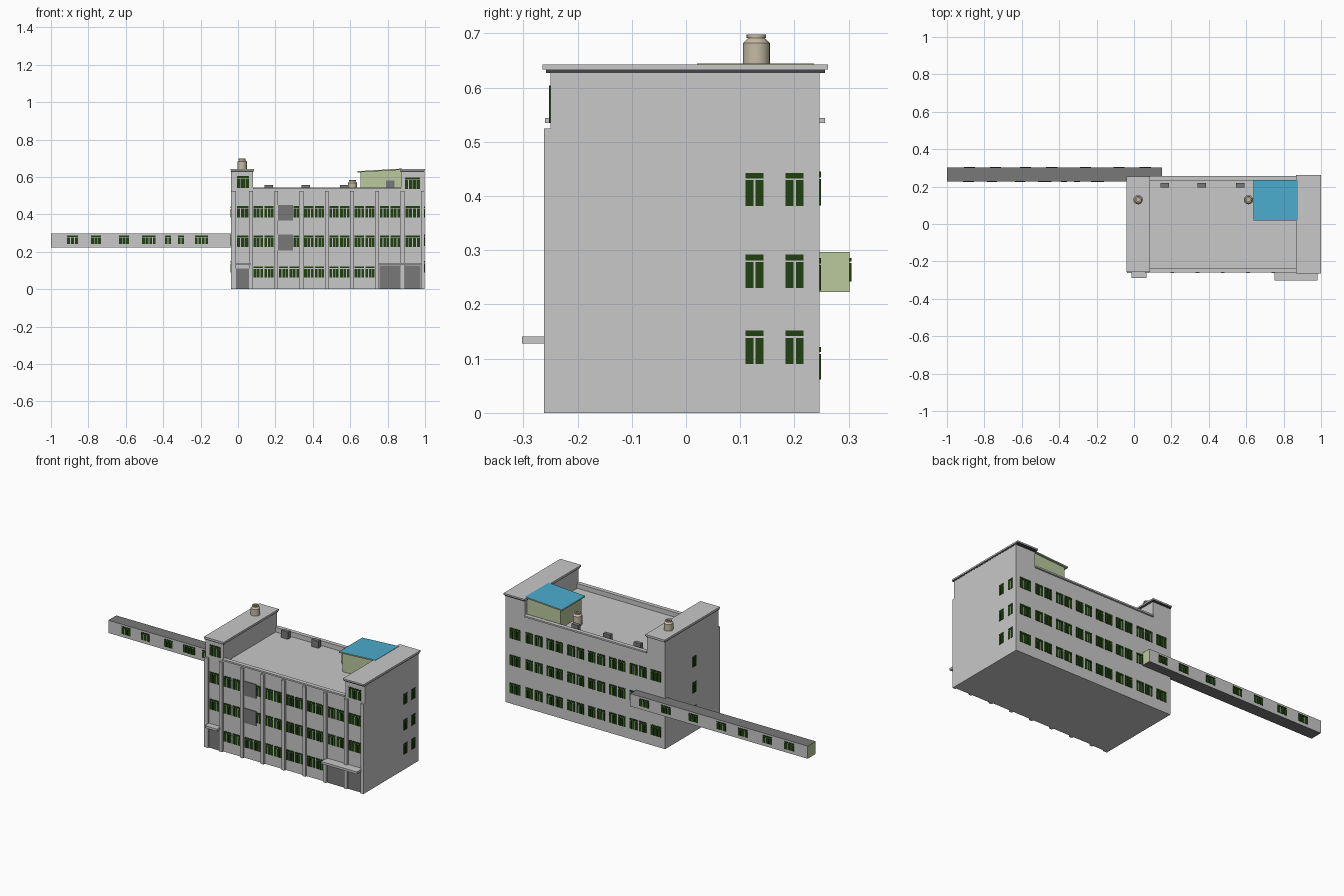
import bpy, bmesh, math
from mathutils import Vector

if "Cube" in bpy.data.objects:
    bpy.data.objects.remove(bpy.data.objects["Cube"])


def mat(name, rgb):
    m = bpy.data.materials.new(name)
    m.diffuse_color = (*rgb, 1)
    m.use_nodes = True
    m.node_tree.nodes["Principled BSDF"].inputs["Base Color"].default_value = m.diffuse_color
    return m


WALL = mat("light_grey_wall", (0.58, 0.58, 0.58))
DARK = mat("mid_grey", (0.19, 0.19, 0.19))
CHAR = mat("charcoal", (0.06, 0.06, 0.065))
GREEN = mat("pale_green", (0.50, 0.58, 0.34))
BLUE = mat("blue_roof", (0.07, 0.41, 0.61))
GLASS = mat("dark_green_glass", (0.014, 0.05, 0.005))
TAN = mat("tan_vent", (0.56, 0.50, 0.37))


def boxes(name, items, *mats):
    """One object from a list of (x0, x1, y0, y1, z0, z1) boxes."""
    bm = bmesh.new()
    for x0, x1, y0, y1, z0, z1 in items:
        vs = bmesh.ops.create_cube(bm, size=1)["verts"]
        for v in vs:
            v.co = Vector((x1 if v.co.x > 0 else x0, y1 if v.co.y > 0 else y0,
                           z1 if v.co.z > 0 else z0))
    bm.normal_update()
    return finish(name, bm, *mats)


def finish(name, bm, *mats):
    me = bpy.data.meshes.new(name)
    bm.to_mesh(me)
    bm.free()
    for m in mats:
        me.materials.append(m)
    ob = bpy.data.objects.new(name, me)
    bpy.context.collection.objects.link(ob)
    return ob


def window(axis, plane, a, b, z0, z1, n, t=0.003):
    """Transom strip over n panes; thin plates straddling a wall plane."""
    gap = 0.004
    split = z0 + (z1 - z0) * 0.80
    w = (b - a - gap * (n - 1)) / n
    rects = [(a, b, split + 0.002, z1)]
    rects += [(a + i * (w + gap), a + i * (w + gap) + w, z0, split - 0.001) for i in range(n)]
    if axis == "y":
        return [(p, q, plane - t, plane + t, r, s) for p, q, r, s in rects]
    return [(plane - t, plane + t, p, q, r, s) for p, q, r, s in rects]


XL, XR, YF, YB = -0.037, 0.997, -0.25, 0.246
TL, TR = 0.08, 0.872                      # inner faces of the two towers

# Main block, towers and parapets
boxes("main_block", [(TL, TR, YF, YB, 0, 0.515)], WALL)
boxes("left_tower", [(XL, TL, YF, YB, 0, 0.63)], WALL)
boxes("right_tower", [(TR, XR, YF, YB, 0, 0.63)], WALL)
boxes("parapets", [(TL, TR, YF, YF + 0.012, 0.515, 0.535),
                   (TL, TR, YB - 0.012, YB, 0.515, 0.535)], WALL)
boxes("cornices", [(TL, TR, -0.26, -0.236, 0.535, 0.544),
                   (TL, TR, 0.232, 0.256, 0.535, 0.544)], WALL)

# Tower roof slabs: dark lower fascia and light top
boxes("tower_fascias", [(XL - 0.001, TL + 0.003, -0.254, 0.25, 0.627, 0.634),
                        (TR - 0.004, XR + 0.001, -0.258, 0.256, 0.627, 0.634)], CHAR)
slabs = boxes("tower_roofs", [(-0.04, 0.086, -0.257, 0.255, 0.634, 0.643),
                              (0.865, 1.0, -0.265, 0.262, 0.634, 0.643)], WALL, CHAR)
for p in slabs.data.polygons:
    p.material_index = 1 if p.normal.z < -0.5 else 0

# Pilasters on the front
cols = [0.07 + 0.135 * i for i in range(7)]
pil = [(c - 0.01, c + 0.01, -0.262, YF, 0, 0.525) for c in cols]
pil += [(XL, -0.012, -0.262, YF, 0, 0.525), (0.978, XR, -0.262, YF, 0, 0.525)]
boxes("pilasters", pil, WALL)

# Front and back windows
rows = [(0.062, 0.122), (0.226, 0.286), (0.383, 0.445)]
front, back = [], []
for r, (z0, z1) in enumerate(rows):
    for i, c in enumerate(cols[:6]):
        a, b = c + 0.014, c + 0.121
        m = (a + b) / 2
        back += window("y", YB, a, m - 0.006, z0, z1, 3)
        back += window("y", YB, m + 0.006, b, z0, z1, 3)
        if r == 0 and i == 5:
            continue
        if r > 0 and i == 1:
            front += window("y", YF, 0.297, b, z0, z1, 2)
            continue
        front += window("y", YF, a, m - 0.004, z0, z1, 3)
        front += window("y", YF, m + 0.004, b, z0, z1, 3)
    back += window("y", YB, 0.9, 0.97, z0, z1, 3)
    back += window("y", YB, -0.01, 0.055, z0, z1, 3)
    if r > 0:
        front += window("y", YF, -0.006, 0.056, z0, z1, 3)
        front += window("y", YF, 0.895, 0.972, z0, z1, 4)
front += window("y", YF, -0.006, 0.06, 0.542, 0.604, 3)
front += window("y", YF, 0.892, 0.972, 0.535, 0.597, 4)
boxes("front_windows", front, GLASS)
boxes("back_windows", back, GLASS)

# Side windows
side = []
for z0, z1 in [(0.09, 0.152), (0.23, 0.292), (0.382, 0.443)]:
    side += window("x", XR, 0.11, 0.143, z0, z1, 2, 0.002)
    side += window("x", XR, 0.184, 0.217, z0, z1, 2, 0.002)
    side += window("x", XL, -0.042, -0.008, z0, z1, 2)
boxes("side_windows", side, GLASS)

# Blank grey panels and entrance doors
boxes("front_panels", [(0.215, 0.294, YF - 0.005, YF, 0.207, 0.292),
                       (0.215, 0.294, YF - 0.005, YF, 0.367, 0.45)], DARK)
boxes("entrance_doors", [(-0.01, 0.06, YF - 0.004, YF, 0, 0.11),
                         (0.757, 0.868, YF - 0.004, YF, 0, 0.127),
                         (0.892, 0.976, YF - 0.004, YF, 0, 0.127)], DARK)
boxes("entrance_canopies", [(-0.013, 0.066, -0.288, YF, 0.128, 0.141),
                            (0.75, 0.982, -0.303, YF, 0.128, 0.141)], WALL)

# Raised walkway: dark roof and floor, green ends
walk = boxes("walkway", [(-1.0, 0.15, 0.228, 0.302, 0.223, 0.297)], WALL, DARK, GREEN)
for p in walk.data.polygons:
    p.material_index = 1 if abs(p.normal.z) > 0.5 else 2 if abs(p.normal.x) > 0.5 else 0
ww = []
for a, b, n in [(-0.914, -0.856, 3), (-0.786, -0.733, 3), (-0.636, -0.583, 3), (-0.513, -0.44, 4),
                (-0.39, -0.358, 2), (-0.32, -0.29, 2), (-0.23, -0.16, 4)]:
    ww += window("y", 0.228, a, b, 0.242, 0.286, n)
for c in (0.06, -0.08, -0.26, -0.44, -0.58, -0.74, -0.88):
    ww += window("y", 0.302, c - 0.03, c + 0.03, 0.242, 0.286, 3)
boxes("walkway_windows", ww, GLASS)

# Penthouse with a slightly sloping blue roof
def slope(ob):
    for v in ob.data.vertices:
        if v.co.z > 0.55:
            v.co.z += 0.014 * (v.co.x - 0.64) / 0.24


slope(boxes("penthouse", [(0.655, TR, 0.03, 0.225, 0.515, 0.624)], GREEN))
pr = boxes("penthouse_roof", [(0.64, 0.878, 0.02, 0.236, 0.624, 0.631)], BLUE, GREEN)
for p in pr.data.polygons:
    p.material_index = 0 if p.normal.z > 0.5 else 1
slope(pr)
boxes("penthouse_door", [(0.79, 0.838, 0.025, 0.03, 0.515, 0.582)], DARK)

# Roof boxes
boxes("roof_boxes", [(x - 0.022, x + 0.022, 0.195, 0.218, 0.515, 0.557)
                     for x in (0.165, 0.362, 0.568)], DARK)


# Round vents, turned from a profile
def vent(name, x, y, z, h):
    prof = [(0.025, 0), (0.025, h - 0.016), (0.022, h - 0.013), (0.015, h - 0.006),
            (0.018, h - 0.006), (0.018, h), (0.010, h), (0.010, h - 0.012), (0, h - 0.012)]
    bm = bmesh.new()
    vs = [bm.verts.new((r, 0, q)) for r, q in prof]
    es = [bm.edges.new(e) for e in zip(vs, vs[1:])]
    bmesh.ops.spin(bm, geom=vs + es, cent=(0, 0, 0), axis=(0, 0, 1), angle=2 * math.pi, steps=20)
    bmesh.ops.remove_doubles(bm, verts=bm.verts, dist=1e-5)
    bmesh.ops.recalc_face_normals(bm, faces=bm.faces)
    ob = finish(name, bm, TAN)
    ob.location = (x, y, z)
    bpy.context.view_layer.objects.active = ob
    ob.select_set(True)
    bpy.ops.object.shade_smooth_by_angle(angle=math.radians(30))
    ob.select_set(False)


vent("tower_vent", 0.022, 0.13, 0.643, 0.055)
vent("roof_vent", 0.612, 0.13, 0.515, 0.07)
